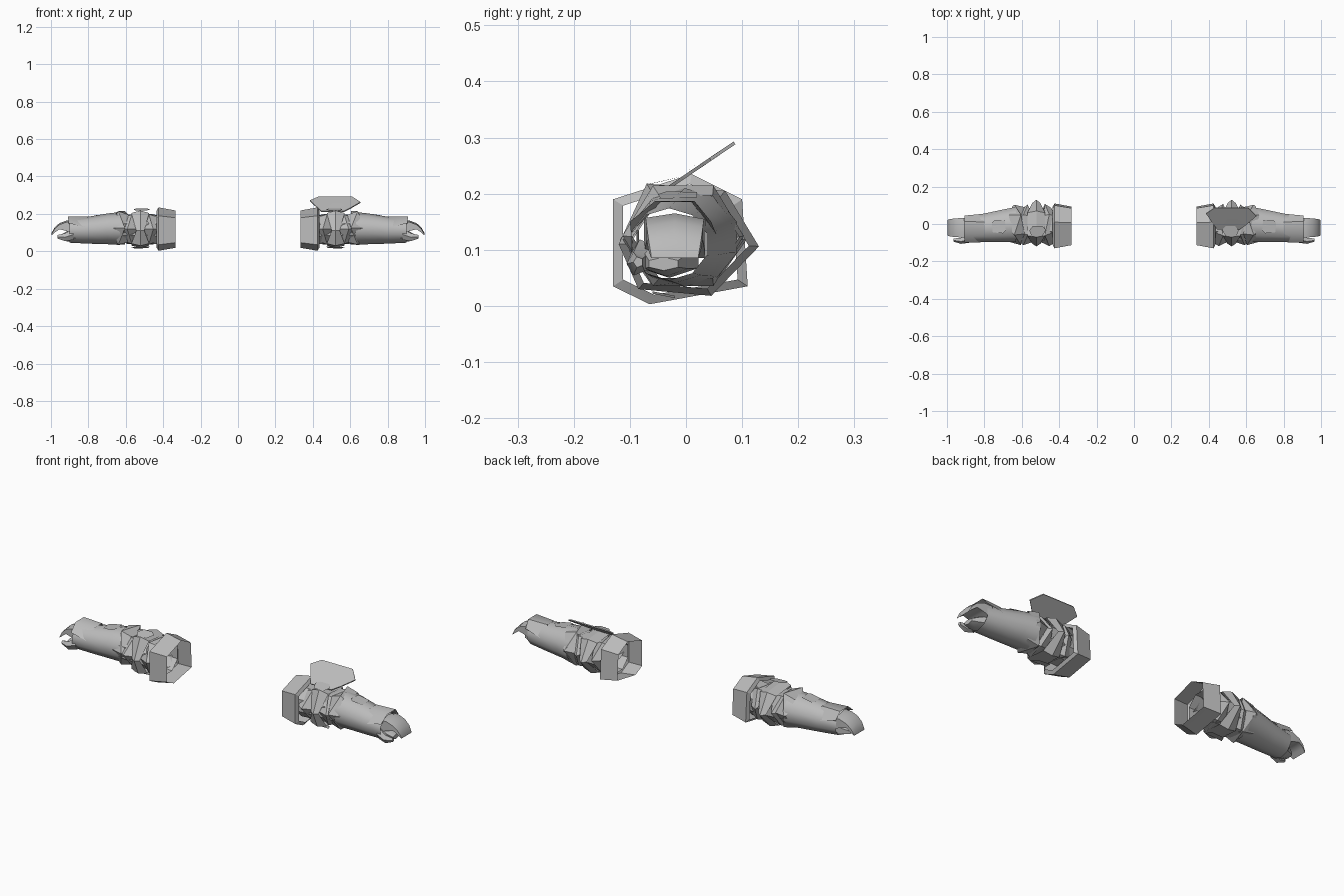
import bpy, math

steel = bpy.data.materials.new("grey_steel")
steel.diffuse_color = (0.5, 0.5, 0.5, 1)


def add_part(name, verts, faces, side, angle=40):
    """Make one mesh; side -1 mirrors it to the other arm."""
    tag = "right_" if side > 0 else "left_"
    mesh = bpy.data.meshes.new(tag + name)
    if side < 0:
        faces = [tuple(reversed(f)) for f in faces]
    mesh.from_pydata([(x * side, y, z) for x, y, z in verts], [], faces)
    mesh.materials.append(steel)
    obj = bpy.data.objects.new(tag + name, mesh)
    bpy.context.collection.objects.link(obj)
    bpy.ops.object.select_all(action='DESELECT')
    obj.select_set(True)
    bpy.context.view_layer.objects.active = obj
    if angle:
        bpy.ops.object.shade_smooth_by_angle(angle=math.radians(angle))
    return obj


def ring(x, cy, cz, ry, rz, n=8, turn=0.5, zig=0):
    """Polygon around the arm; zig pushes alternate corners along it."""
    pts = []
    for i in range(n):
        a = 2 * math.pi * (i + turn) / n
        pts.append((x + zig * (-1) ** i, cy + ry * math.cos(a), cz + rz * math.sin(a)))
    return pts


def outline(x, pts, scale=1, cy=-0.01, cz=0.115):
    return [(x, cy + (y - cy) * scale, cz + (z - cz) * scale) for y, z in pts]


def loft(name, rings, side, angle=40, cap=False):
    n = len(rings[0])
    verts = [p for r in rings for p in r]
    faces = []
    for k in range(len(rings) - 1):
        for i in range(n):
            j = (i + 1) % n
            faces.append((k * n + i, k * n + j, (k + 1) * n + j, (k + 1) * n + i))
    if cap:
        faces.append(tuple(range(n - 1, -1, -1)))
        faces.append(tuple((len(rings) - 1) * n + i for i in range(n)))
    return add_part(name, verts, faces, side, angle)


def sheet(name, pts, side):
    return add_part(name, pts, [tuple(range(len(pts)))], side, 0)


CUFF = [(0.11, 0.035), (0.10, 0.19), (0.01, 0.235), (-0.13, 0.19), (-0.13, 0.035), (-0.065, 0.003)]
ELBOW = [(0.13, 0.106), (0.07, 0.205), (-0.07, 0.218), (-0.12, 0.11), (-0.085, 0.03), (0.045, 0.018)]

for s in (1, -1):
    # hollow upper arm cuff with turned-in lip
    loft("arm_cuff", [outline(0.335, CUFF, 0.86), outline(0.40, CUFF, 0.96),
                      outline(0.425, CUFF), outline(0.435, CUFF, 0.85)], s, 20)
    # sleeve under the elbow plates
    loft("elbow_sleeve", [ring(0.40, -0.01, 0.115, 0.085, 0.085),
                          ring(0.52, -0.005, 0.115, 0.085, 0.08),
                          ring(0.65, -0.01, 0.12, 0.085, 0.08)], s)
    # pointed plates either side of the elbow
    loft("upper_elbow_plate", [ring(0.43, -0.005, 0.118, 0.09, 0.08, 6, 0, 0.012),
                               ring(0.465, -0.005, 0.118, 0.113, 0.093, 6, 0, 0.012),
                               ring(0.49, -0.005, 0.118, 0.09, 0.083, 6, 0, -0.012)], s, 25)
    loft("lower_elbow_plate", [ring(0.55, -0.005, 0.118, 0.09, 0.083, 6, 0, 0.012),
                               ring(0.58, -0.005, 0.118, 0.108, 0.09, 6, 0, -0.012),
                               ring(0.605, -0.005, 0.118, 0.09, 0.08, 6, 0, -0.01)], s, 25)
    # central elbow band, pinched at front and back corners
    band = []
    for x, k in ((0.475, 0.87), (0.522, 1.0), (0.57, 0.87)):
        r = outline(x, ELBOW, k)
        band.append([(0.522 + (px - 0.522) * (0.45 if abs(pz - 0.108) < 0.01 else 1), py, pz)
                     for px, py, pz in r])
    loft("elbow_band", band, s, 25)
    # flared ring at the top of the forearm
    loft("forearm_collar", [ring(0.595, -0.005, 0.122, 0.095, 0.085, 6, 0, -0.01),
                            ring(0.622, -0.005, 0.125, 0.108, 0.103, 6, 0, 0.018),
                            ring(0.66, 0.0, 0.123, 0.095, 0.085, 6, 0, -0.01)], s, 25)
    # smooth tapering forearm
    loft("forearm", [ring(0.63, -0.002, 0.122, 0.098, 0.088, 10),
                     ring(0.70, -0.01, 0.12, 0.092, 0.082, 10),
                     ring(0.80, -0.02, 0.113, 0.08, 0.072, 10),
                     ring(0.90, -0.03, 0.11, 0.07, 0.064, 10)], s, 50)
    # raised plate on top of the forearm
    sheet("forearm_plate", [(0.685, -0.035, 0.204), (0.70, -0.05, 0.199), (0.755, -0.045, 0.191),
                            (0.76, 0.005, 0.193), (0.745, 0.02, 0.193), (0.69, 0.02, 0.203)], s)
    # pointed wrist guard over the back of the hand
    guard = [(0.80, 0.055, 0.125), (0.905, 0.045, 0.15), (0.80, 0.01, 0.185), (0.91, 0.015, 0.187),
             (0.80, -0.045, 0.185), (0.91, -0.055, 0.187), (0.82, -0.098, 0.13), (0.905, -0.10, 0.15)]
    add_part("wrist_guard", guard, [(0, 2, 3, 1), (2, 4, 5, 3), (4, 6, 7, 5)], s, 50)
    # curled hand, built from slices of (x, top z, bottom z, half width)
    slices = [(0.87, 0.162, 0.085, 0.055), (0.915, 0.165, 0.108, 0.052),
              (0.955, 0.150, 0.118, 0.05), (0.98, 0.128, 0.10, 0.047), (0.997, 0.098, 0.085, 0.042)]
    hand = []
    for x, top, low, w in slices:
        c = -0.02
        hand.append([(x, c + w, low), (x, c + w, top - 0.01), (x, c, top),
                     (x, c - w, top - 0.008), (x, c - w, low)])
    loft("hand", hand, s, 50, True)
    # palm and lower fingers
    loft("palm", [ring(0.87, -0.03, 0.085, 0.06, 0.035, 6),
                  ring(0.915, -0.035, 0.08, 0.045, 0.027, 6),
                  ring(0.95, -0.04, 0.075, 0.03, 0.012, 6)], s, 50, True)
    # thumb in front of the palm
    loft("thumb", [ring(0.88, -0.075, 0.09, 0.025, 0.03, 5),
                   ring(0.925, -0.088, 0.075, 0.018, 0.022, 5),
                   ring(0.965, -0.085, 0.078, 0.009, 0.01, 5)], s, 50, True)
    # small clasp plates above and below the elbow
    sheet("top_clasp", [(0.47, -0.03, 0.225), (0.49, -0.065, 0.217), (0.545, -0.068, 0.217),
                        (0.56, -0.035, 0.224), (0.54, -0.01, 0.23), (0.49, -0.01, 0.23)], s)
    sheet("bottom_clasp", [(0.47, -0.06, 0.026), (0.48, -0.02, 0.018),
                           (0.55, -0.02, 0.014), (0.57, -0.06, 0.022)], s)

# tilted shield fin, only on one arm, as a thin slab
face = [(0.445, -0.03, 0.215), (0.565, -0.03, 0.215), (0.60, -0.005, 0.232), (0.655, 0.042, 0.264),
        (0.61, 0.085, 0.293), (0.43, 0.085, 0.293), (0.385, 0.055, 0.273)]
back = [(x, y + 0.003, z - 0.005) for x, y, z in face]
n = len(face)
faces = [tuple(range(n)), tuple(range(2 * n - 1, n - 1, -1))]
faces += [(i, n + i, n + (i + 1) % n, (i + 1) % n) for i in range(n)]
add_part("shield_fin", face + back, faces, 1, 0)
# badge plate on the fin
sheet("fin_plate", [(0.475, -0.005, 0.236), (0.55, -0.005, 0.236), (0.575, 0.012, 0.248),
                    (0.555, 0.025, 0.257), (0.50, 0.025, 0.257)], 1)
